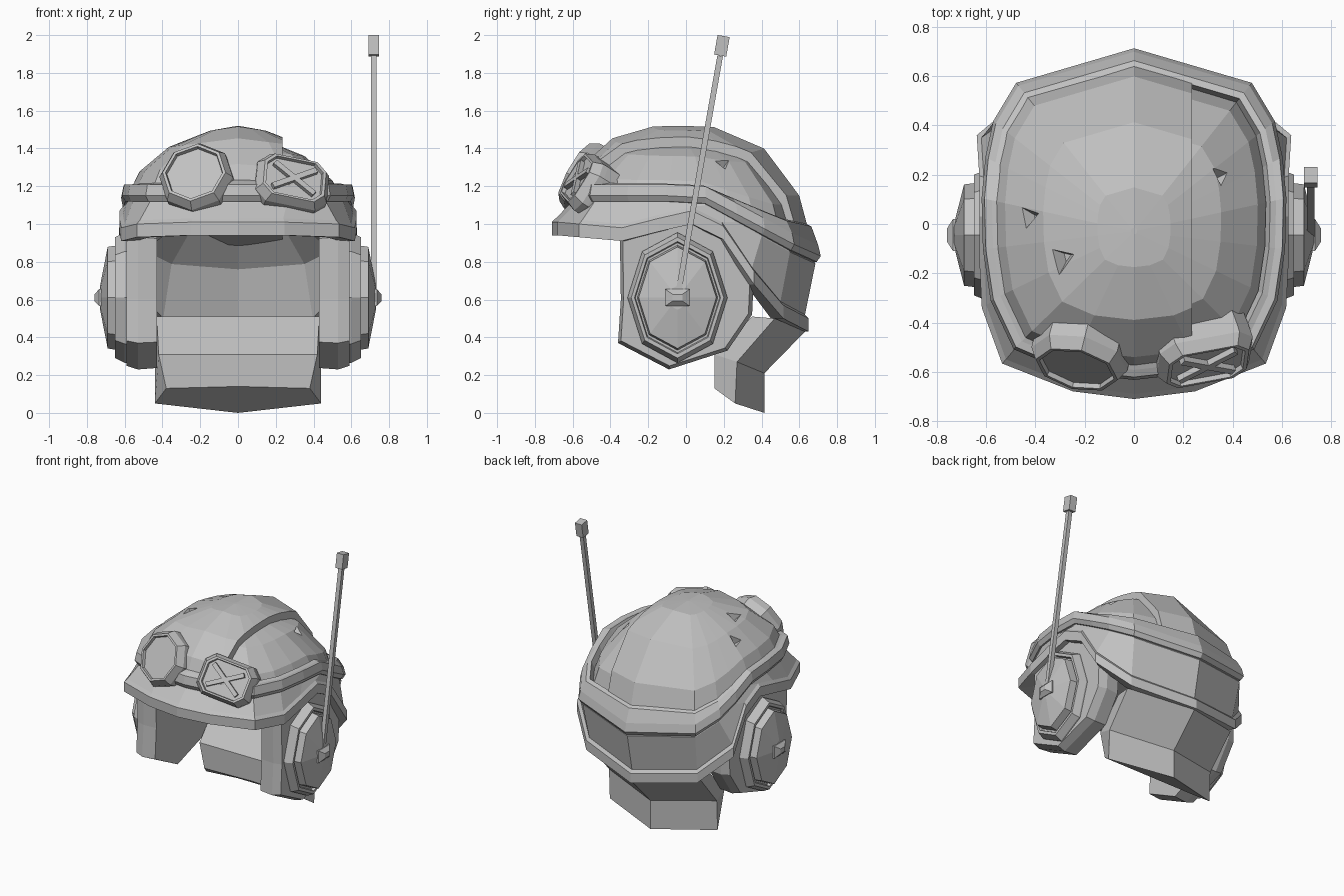
import bpy, bmesh
from math import radians, sin, cos, pi
from mathutils import Matrix, Vector

default_cube = bpy.data.objects.get("Cube")
if default_cube:
    bpy.data.objects.remove(default_cube, do_unlink=True)

grey = bpy.data.materials.new("plain_grey")
grey.use_nodes = True
shade = (0.53, 0.53, 0.53, 1)
grey.diffuse_color = shade
grey.node_tree.nodes["Principled BSDF"].inputs["Base Color"].default_value = shade


def finish(name, bm):
    """Turn a bmesh into a flat shaded object."""
    bmesh.ops.recalc_face_normals(bm, faces=bm.faces)
    mesh = bpy.data.meshes.new(name)
    bm.to_mesh(mesh)
    bm.free()
    mesh.materials.append(grey)
    obj = bpy.data.objects.new(name, mesh)
    bpy.context.collection.objects.link(obj)
    return obj


def loft(rings, cap_start=True, cap_end=True, closed=False, matrix=None):
    """Bridge a list of equal closed rings into a skin."""
    bm = bmesh.new()
    loops = [[bm.verts.new(p) for p in ring] for ring in rings]
    pairs = list(zip(loops, loops[1:]))
    if closed:
        pairs.append((loops[-1], loops[0]))
    for low, high in pairs:
        for i in range(len(low)):
            j = (i + 1) % len(low)
            bm.faces.new((low[i], low[j], high[j], high[i]))
    if cap_start and not closed:
        bm.faces.new(loops[0])
    if cap_end and not closed:
        bm.faces.new(loops[-1])
    if matrix:
        bm.transform(matrix)
    return bm


def box(name, size, matrix):
    bm = bmesh.new()
    bmesh.ops.create_cube(bm, size=1)
    bm.transform(matrix @ Matrix.Diagonal((*size, 1)))
    return finish(name, bm)


def whole(half):
    """Complete a half ring across the middle plane."""
    return half + [(-x, y, z) for x, y, z in reversed(half) if x > 0]


# Plans of the dome edge and of the lower shell edge, front to back
dome_plan = [(0, -.61), (.26, -.58), (.47, -.49), (.56, -.3), (.59, -.1),
             (.595, .1), (.58, .26), (.55, .4), (.46, .55), (0, .685)]
shell_plan = [(0, -.69, .94), (.24, -.66, .94), (.52, -.55, .93), (.6, -.33, .91),
              (.61, -.14, .96), (.61, .03, 1), (.61, .19, .92), (.62, .35, .68),
              (.44, .5, .5), (0, .63, .43)]
crown = 1.52


def rim_height(y):
    return max(.81, 1.13 - .55 * max(0, y - .08))


def dome_ring(scale, rise, lift=0):
    """Ring of the dome; the crown falls away gently to both sides."""
    half = []
    for x, y in dome_plan:
        rim = rim_height(y)
        z = rim + (crown - rim) * rise - .15 * x * scale * rise
        half.append((x * scale, (y + .03) * scale - .03, z + lift))
    return whole(half)


def shell_ring(scale, rise, lift=0):
    return whole([(x * scale, y * scale, z + (.98 - z) * rise + lift)
                  for x, y, z in shell_plan])


# Dome: sunken panel, raised cover cut off on one side, and edge frame
curve = [(.96, .18), (.88, .48), (.62, .83), (.25, .99), (.02, 1)]
panel = finish("dome_panel", loft(
    [dome_ring(.93, 0)] + [dome_ring(s * .96, h, -.05) for s, h in curve]))

bm = loft([dome_ring(.95, .02)] + [dome_ring(s, h) for s, h in curve])
bmesh.ops.bisect_plane(bm, geom=bm.verts[:] + bm.edges[:] + bm.faces[:],
                       plane_co=(.235, 0, 0), plane_no=(1, 0, 0), clear_outer=True)
bmesh.ops.holes_fill(bm, edges=[e for e in bm.edges if e.is_boundary])
cover = finish("dome_cover", bm)

finish("dome_frame", loft([dome_ring(.9, 0, -.02), dome_ring(1.01, 0, -.01),
                           dome_ring(1.04, 0, .02), dome_ring(1.02, 0, .08),
                           dome_ring(.97, .25), dome_ring(.93, .27),
                           dome_ring(.9, .15)], closed=True))

# Dents knocked into the dome
for x, y, z, turn in ((-.43, .03, 1.36, .3), (-.29, -.14, 1.43, 2), (.36, .2, 1.33, 1)):
    bm = bmesh.new()
    spot = Vector((x, y, z))
    tilt = (spot - Vector((0, 0, .8))).to_track_quat('Z', 'Y').to_matrix().to_4x4()
    bmesh.ops.create_cone(bm, cap_ends=True, segments=3, radius1=0, radius2=.11, depth=.14)
    bm.transform(Matrix.Translation(spot) @ tilt @ Matrix.Rotation(turn, 4, 'Z'))
    cutter = finish("dent_cutter", bm)
    target = panel if x > 0 else cover
    dent = target.modifiers.new("dent", 'BOOLEAN')
    dent.operation = 'DIFFERENCE'
    dent.object = cutter
    cutter.hide_render = True
    bpy.context.view_layer.objects.active = target
    bpy.ops.object.modifier_apply(modifier=dent.name)
    bpy.data.objects.remove(cutter, do_unlink=True)

# Lower shell with a flared lip, front brim and hollow inside
finish("lower_shell", loft(
    [dome_ring(.96, 0, .03), dome_ring(1, 0, -.02), shell_ring(1, 0, .09),
     shell_ring(1.03, 0, .07), shell_ring(1.03, 0), shell_ring(.9, 0),
     shell_ring(.8, .6), shell_ring(.55, 1)], cap_start=False))

# Neck guard
finish("neck_guard", loft([
    whole([(0, .15, .14), (.38, .15, .13), (.44, .26, .05), (0, .415, 0)]),
    whole([(0, .15, .31), (.42, .15, .31), (.44, .27, .27), (0, .415, .21)]),
    whole([(0, .35, .51), (.43, .35, .51), (.45, .47, .5), (0, .63, .43)])]))

# Ear pads, cups and knobs on both sides
ear_y, ear_z = -.045, .61
pad_outline = [(-.35, .93), (-.345, .6), (-.36, .37), (-.09, .23), (.22, .33),
               (.35, .52), (.36, .74), (.2, .96), (.03, 1.04), (-.14, 1)]
cup_steps = [(.5, 1.08), (.6, 1.08), (.65, 1), (.65, .93), (.63, .91),
             (.63, .87), (.69, .84), (.73, .2)]
for side, label in ((1, "left"), (-1, "right")):
    def pad(x, s):
        return [(side * x, ear_y + (y - ear_y) * s, ear_z + (z - ear_z) * s)
                for y, z in pad_outline]

    def cup(x, s):
        return [(side * x, ear_y + .245 * s * sin(k * pi / 4), ear_z + .32 * s * cos(k * pi / 4))
                for k in range(8)]

    def knob(x, s):
        return [(side * x, ear_y + a * s, ear_z + b * s)
                for a, b in ((-.065, -.045), (.065, -.045), (.065, .045), (-.065, .045))]

    finish(label + "_ear_pad", loft([pad(.43, .98), pad(.53, 1), pad(.59, .95)]))
    finish(label + "_ear_cup", loft([cup(x, s) for x, s in cup_steps]))
    finish(label + "_ear_knob", loft([knob(.7, 1), knob(.735, 1), knob(.76, .4)]))

# Antenna, leaning back from the left knob
lean = Matrix.Translation((.718, ear_y, ear_z)) @ Matrix.Rotation(radians(-10), 4, 'X')
box("antenna_rod", (.03, .03, 1.3), lean @ Matrix.Translation((0, 0, .65)))
box("antenna_tip", (.055, .065, .105), lean @ Matrix.Translation((0, 0, 1.354)))


# Goggles: one round lens, one boxy lens crossed with bars
def goggle(name, outline, place):
    steps = [(.95, .2), (1, .02), (1, -.01), (.86, -.06), (.78, -.06), (.76, -.04)]
    rings = [[(u * s, depth, v * s) for u, v in outline] for s, depth in steps]
    finish(name, loft(rings, matrix=place))


def aim(spot, yaw, pitch, roll):
    turn = Matrix.Rotation(radians(yaw), 4, 'Z') @ Matrix.Rotation(radians(pitch), 4, 'X')
    return Matrix.Translation(spot) @ turn @ Matrix.Rotation(radians(roll), 4, 'Y')


round_outline = [(.2 * sin(k * pi / 4), .2 * cos(k * pi / 4)) for k in range(8)]
goggle("right_goggle", round_outline, aim((-.22, -.54, 1.245), -14, -28, 0))

w, h, c = .195, .145, .06
box_outline = [(-w, c - h), (c - w, -h), (w - c, -h), (w, c - h),
               (w, h - c), (w - c, h), (c - w, h), (-w, h - c)]
place = aim((.285, -.53, 1.215), 17, -30, 13)
goggle("left_goggle", box_outline, place)
for angle in (33, -33):
    box("left_goggle_bar", (.27, .03, .03),
        place @ Matrix.Translation((0, -.05, 0)) @ Matrix.Rotation(radians(angle), 4, 'Y'))
